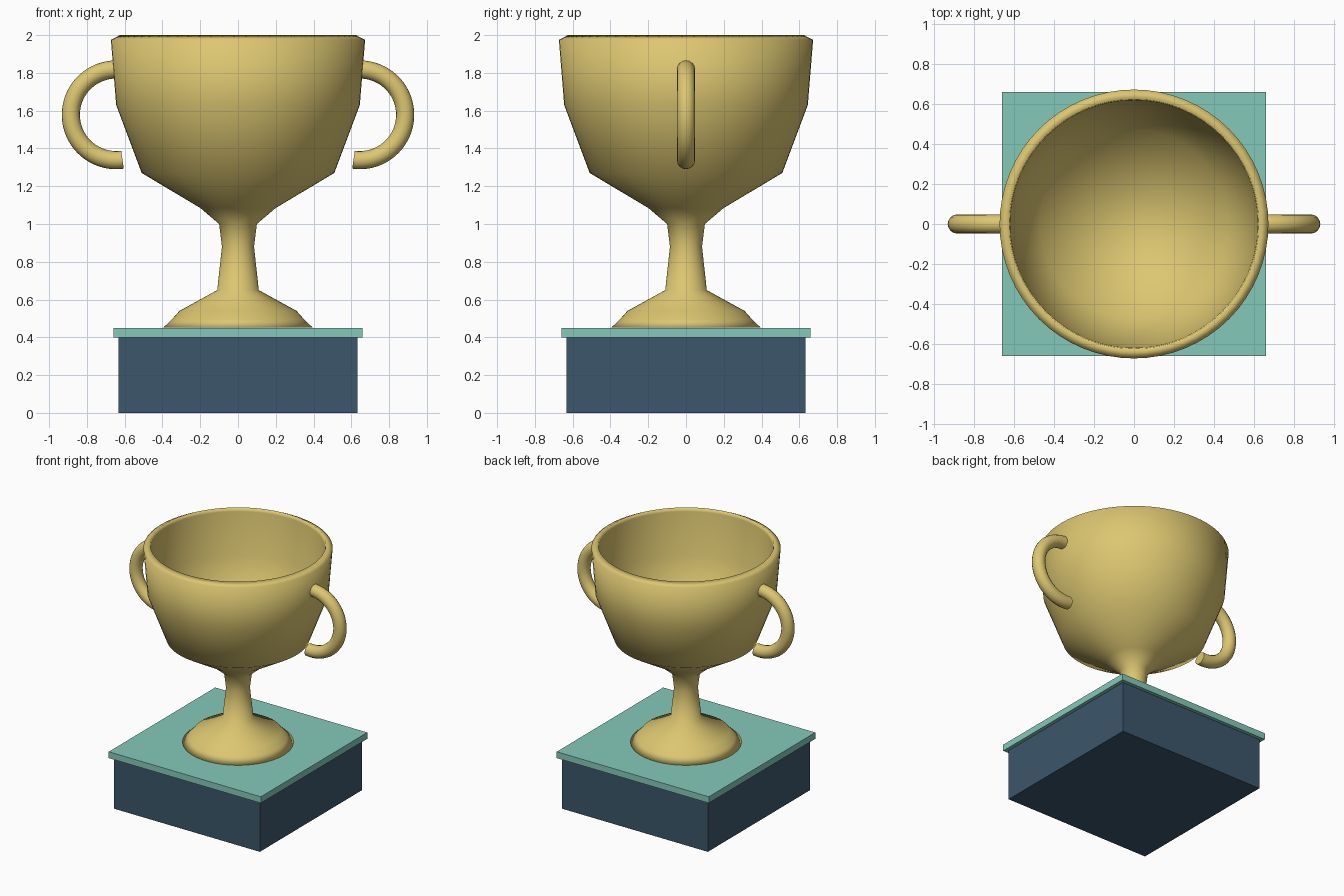
import bpy, bmesh
from math import sin, cos, pi, radians
from mathutils import Vector, Matrix

cube = bpy.data.objects.get("Cube")
if cube:
    bpy.data.objects.remove(cube, do_unlink=True)


def material(name, rgb):
    mat = bpy.data.materials.new(name)
    mat.use_nodes = True
    mat.diffuse_color = (*rgb, 1)
    mat.node_tree.nodes["Principled BSDF"].inputs["Base Color"].default_value = (*rgb, 1)
    return mat


gold = material("gold", (0.72, 0.57, 0.165))
teal = material("teal", (0.23, 0.59, 0.49))
navy = material("navy", (0.045, 0.093, 0.147))


def finish(name, bm, mat, smooth=False):
    bmesh.ops.recalc_face_normals(bm, faces=bm.faces)
    mesh = bpy.data.meshes.new(name)
    bm.to_mesh(mesh)
    bm.free()
    mesh.materials.append(mat)
    for poly in mesh.polygons:
        poly.use_smooth = smooth
    obj = bpy.data.objects.new(name, mesh)
    bpy.context.collection.objects.link(obj)
    return obj


def box(name, width, z0, z1, mat):
    bm = bmesh.new()
    place = Matrix.Translation((0, 0, (z0 + z1) / 2)) @ Matrix.Diagonal((width, width, z1 - z0, 1))
    bmesh.ops.create_cube(bm, size=1, matrix=place)
    return finish(name, bm, mat)


def lathe(name, profile, mat, steps=64):
    bm = bmesh.new()
    verts = [bm.verts.new((r, 0, z)) for r, z in profile]
    edges = [bm.edges.new(pair) for pair in zip(verts, verts[1:])]
    bmesh.ops.spin(bm, geom=verts + edges, axis=(0, 0, 1), cent=(0, 0, 0),
                   angle=2 * pi, steps=steps)
    bmesh.ops.remove_doubles(bm, verts=bm.verts, dist=0.0005)
    return finish(name, bm, mat, smooth=True)


def handle(name, side, steps=36, sides=16):
    # Tube swept along an open arc, with flat end caps
    center, major, minor = Vector((0.645, 0, 1.578)), 0.24, 0.048
    start, end = radians(-98), radians(95)
    bm = bmesh.new()
    rings = []
    for i in range(steps + 1):
        a = start + (end - start) * i / steps
        out = Vector((cos(a), 0, sin(a)))
        ring = []
        for j in range(sides):
            b = 2 * pi * j / sides
            p = center + out * (major + minor * cos(b)) + Vector((0, minor * sin(b), 0))
            ring.append(bm.verts.new((side * p.x, p.y, p.z)))
        rings.append(ring)
    for r0, r1 in zip(rings, rings[1:]):
        for j in range(sides):
            k = (j + 1) % sides
            bm.faces.new((r0[j], r0[k], r1[k], r1[j]))
    caps = [bm.faces.new(rings[0]), bm.faces.new(rings[-1])]
    bmesh.ops.split_edges(bm, edges=[e for f in caps for e in f.edges])
    return finish(name, bm, gold, smooth=True)


# Plinth
box("plinth_block", 1.265, 0, 0.4, navy)
box("plinth_top", 1.32, 0.4, 0.45, teal)

# Foot, stem and hollow bowl in one turned profile
lathe("cup", [
    (0, 0.452), (0.395, 0.452), (0.35, 0.495), (0.31, 0.54), (0.11, 0.65),
    (0.085, 0.88), (0.10, 1.0), (0.2, 1.085), (0.51, 1.27), (0.645, 1.63),
    (0.673, 1.975), (0.625, 2.0), (0.62, 1.97), (0.6, 1.64), (0.47, 1.3),
    (0.17, 1.13), (0, 1.1)], gold)

# Handles
handle("left_handle", 1)
handle("right_handle", -1)
